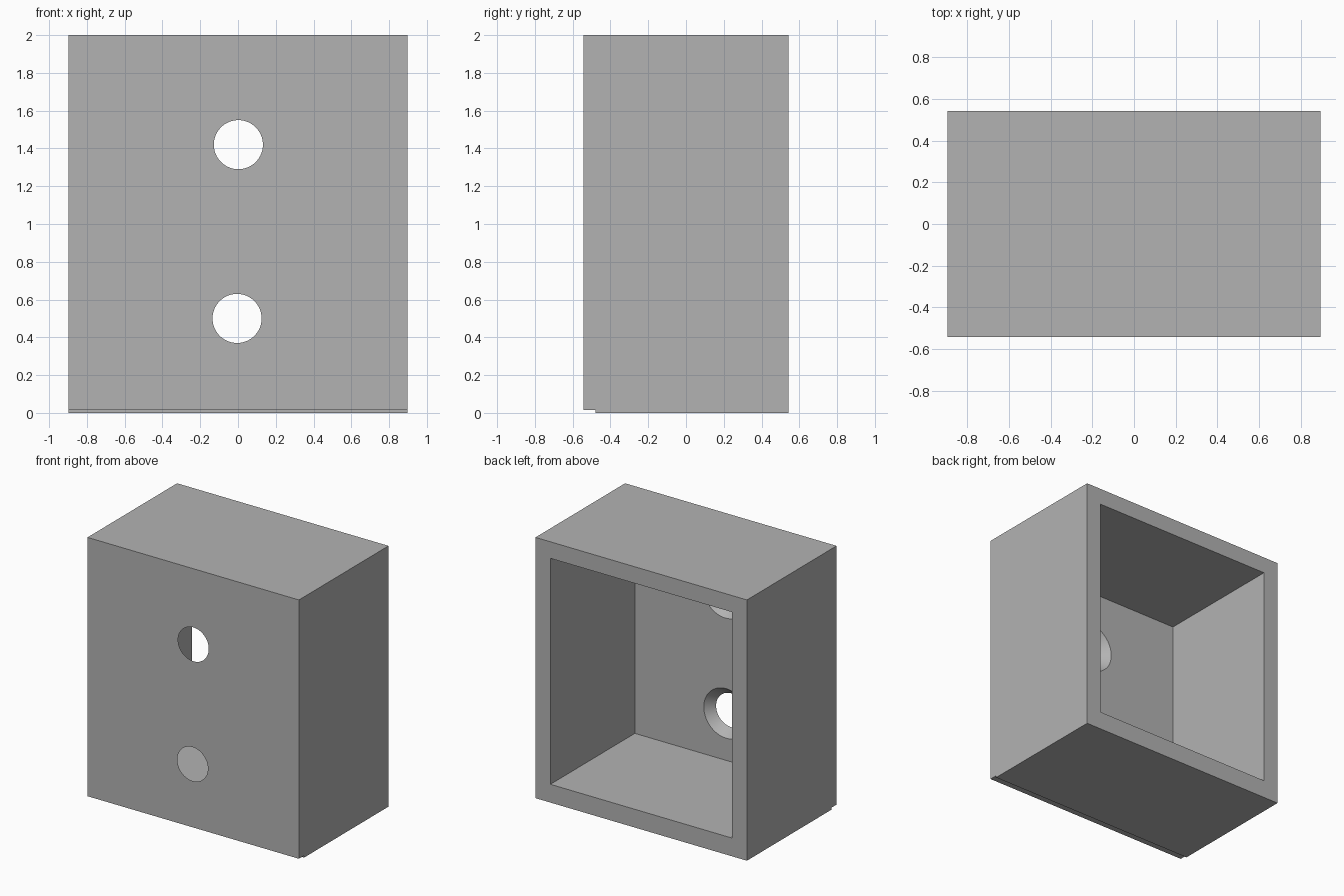
import bpy
import math

cube = bpy.data.objects.get("Cube")
if cube:
    bpy.data.objects.remove(cube, do_unlink=True)

HALF_W, HALF_D, HEIGHT = 0.897, 0.543, 2.0
INNER_Y = -0.48                  # inside of the front wall
SIDE, FLOOR, CEILING = 0.127, 0.14, 1.873
LIP = 0.015                      # step under the front wall
HOLE_R, SINK_R = 0.13, 0.19
OVER = 0.02                      # cutter overshoot

grey = bpy.data.materials.new("plain_grey")
grey.use_nodes = True
colour = (0.45, 0.45, 0.45, 1)
grey.diffuse_color = colour
grey.node_tree.nodes["Principled BSDF"].inputs["Base Color"].default_value = colour


def block(name, low, high):
    """Box between two opposite corners."""
    centre = [(a + b) / 2 for a, b in zip(low, high)]
    bpy.ops.mesh.primitive_cube_add(size=1, location=centre)
    ob = bpy.context.object
    ob.name = name
    ob.scale = [b - a for a, b in zip(low, high)]
    bpy.ops.object.transform_apply(location=True, rotation=True, scale=True)
    ob.data.materials.append(grey)
    return ob


def countersink(name, x, z):
    """Cone cutter that widens from the front face to the cavity."""
    thick = INNER_Y + HALF_D
    spread = (SINK_R - HOLE_R) / thick * OVER
    bpy.ops.mesh.primitive_cone_add(
        vertices=64, radius1=HOLE_R - spread, radius2=SINK_R + spread,
        depth=thick + 2 * OVER, location=(x, (INNER_Y - HALF_D) / 2, z),
        rotation=(-math.pi / 2, 0, 0))
    ob = bpy.context.object
    ob.name = name
    ob.data.materials.append(grey)
    return ob


def cut(body, cutter):
    """Subtract the cutter, then discard it."""
    cutter.hide_render = True
    mod = body.modifiers.new("cut", 'BOOLEAN')
    mod.operation = 'DIFFERENCE'
    mod.solver = 'EXACT'
    mod.object = cutter
    bpy.ops.object.select_all(action='DESELECT')
    body.select_set(True)
    bpy.context.view_layer.objects.active = body
    bpy.ops.object.modifier_apply(modifier=mod.name)
    bpy.data.objects.remove(cutter, do_unlink=True)


# Outer shell
body = block("open_back_box", (-HALF_W, -HALF_D, 0), (HALF_W, HALF_D, HEIGHT))

# Cavity open to the back
inner = HALF_W - SIDE
cut(body, block("cavity_cutter", (-inner, INNER_Y, FLOOR),
                (inner, HALF_D + OVER, CEILING)))

# Step along the bottom of the front wall
cut(body, block("step_cutter", (-1, -HALF_D - OVER, -OVER), (1, INNER_Y, LIP)))

# Countersunk screw holes
for x, z in ((0.002, 1.42), (-0.005, 0.5)):
    cut(body, countersink("hole_cutter", x, z))

# Smooth hole walls, sharp box edges
bpy.ops.object.shade_smooth_by_angle(angle=math.radians(30))
